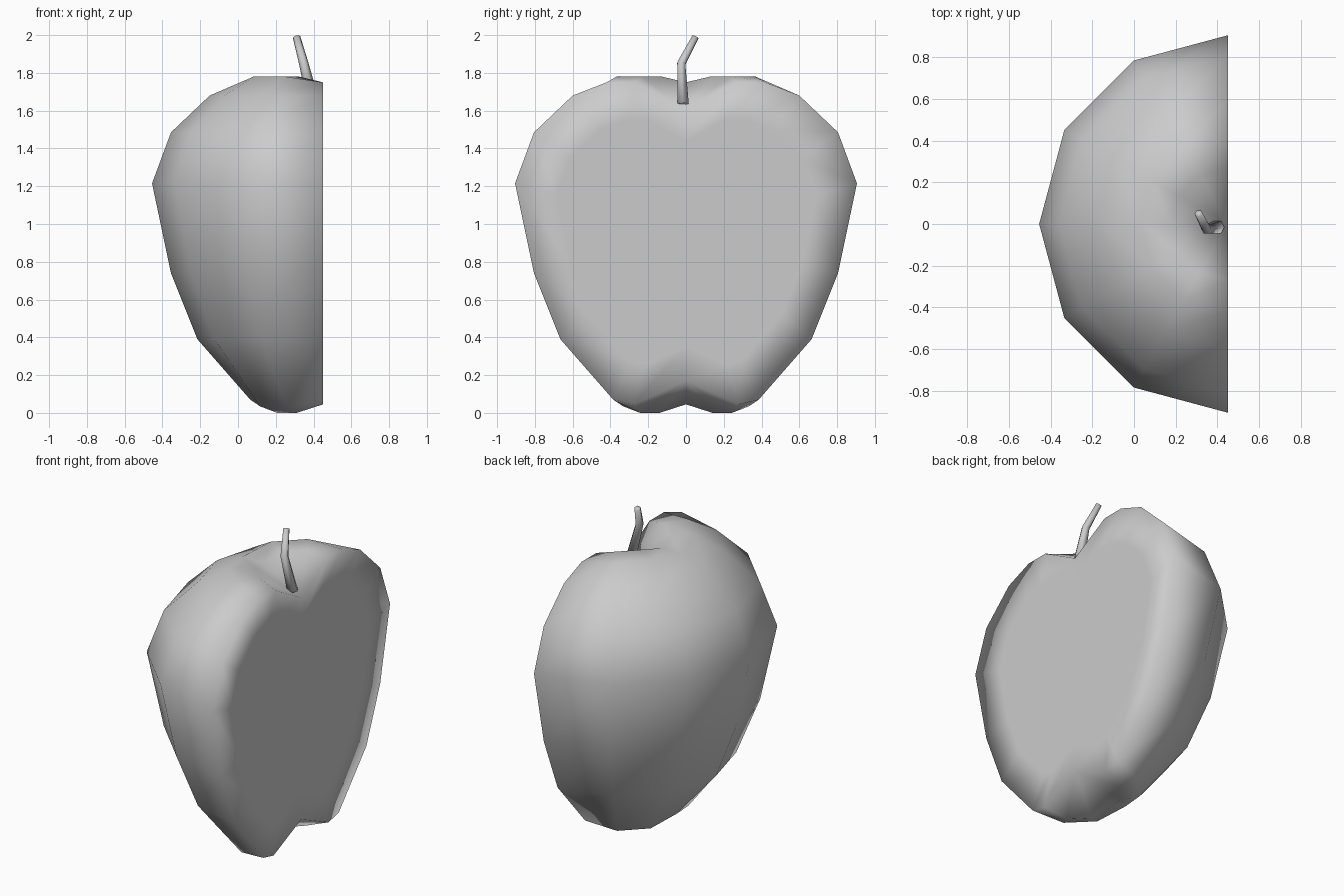
import bpy, bmesh
from math import sin, cos, pi
from mathutils import Vector

if "Cube" in bpy.data.objects:
    bpy.data.objects.remove(bpy.data.objects["Cube"])

AXIS_X = 0.45


def finish(bm, name):
    bmesh.ops.recalc_face_normals(bm, faces=bm.faces)
    mesh = bpy.data.meshes.new(name)
    bm.to_mesh(mesh)
    bm.free()
    mesh.shade_smooth()
    obj = bpy.data.objects.new(name, mesh)
    bpy.context.collection.objects.link(obj)
    return obj


# Half apple: 12-sided lathe profile (radius, height, extra height on the lobes)
profile = [(0.28, 0.045, -0.045), (0.385, 0.07, -0.035), (0.665, 0.39, 0),
           (0.805, 0.74, 0), (0.905, 1.215, 0), (0.805, 1.485, 0),
           (0.60, 1.68, 0), (0.42, 1.75, 0.032), (0.27, 1.75, 0.032)]
bm = bmesh.new()
bottom = bm.verts.new((AXIS_X, 0, 0.17))
top = bm.verts.new((AXIS_X, 0, 1.60))
columns = []
for k in range(7):
    a = pi / 2 + k * pi / 6
    columns.append([bm.verts.new((AXIS_X + r * cos(a), r * sin(a),
                                  z + (lobe if k % 3 else 0)))
                    for r, z, lobe in profile])
for a, b in zip(columns, columns[1:]):
    bm.faces.new((bottom, a[0], b[0]))
    bm.faces.new((top, a[-1], b[-1]))
    for i in range(len(profile) - 1):
        bm.faces.new((a[i], a[i + 1], b[i + 1], b[i]))

# Flat cut face with an inset loop, sharing the rim for soft shading
rim = [bottom] + columns[0] + [top] + columns[-1][::-1]
centre = Vector((AXIS_X, 0, 0.93))
inner = [bm.verts.new(centre + (v.co - centre) * 0.76) for v in rim]
for i in range(len(rim)):
    j = (i + 1) % len(rim)
    bm.faces.new((rim[i], rim[j], inner[j], inner[i]))
bm.faces.new(inner)
finish(bm, "apple_half")

# Bent, tapered six-sided stem: centre, radius, ring axis
bm = bmesh.new()
path = [((0.40, -0.015, 1.635), 0.034, (-0.2, -0.05, 1)),
        ((0.348, -0.025, 1.85), 0.025, (-0.25, 0.25, 1)),
        ((0.31, 0.05, 1.99), 0.020, (-0.25, 0.5, 1))]
rings = []
for c, r, axis in path:
    q = Vector((0, 0, 1)).rotation_difference(Vector(axis).normalized())
    rings.append([bm.verts.new(Vector(c) + q @ Vector((r * cos(k * pi / 3), r * sin(k * pi / 3), 0)))
                  for k in range(6)])
for a, b in zip(rings, rings[1:]):
    for k in range(6):
        bm.faces.new((a[k], a[(k + 1) % 6], b[(k + 1) % 6], b[k]))
bm.faces.new(rings[0])
bm.faces.new(rings[-1])
finish(bm, "stem")
